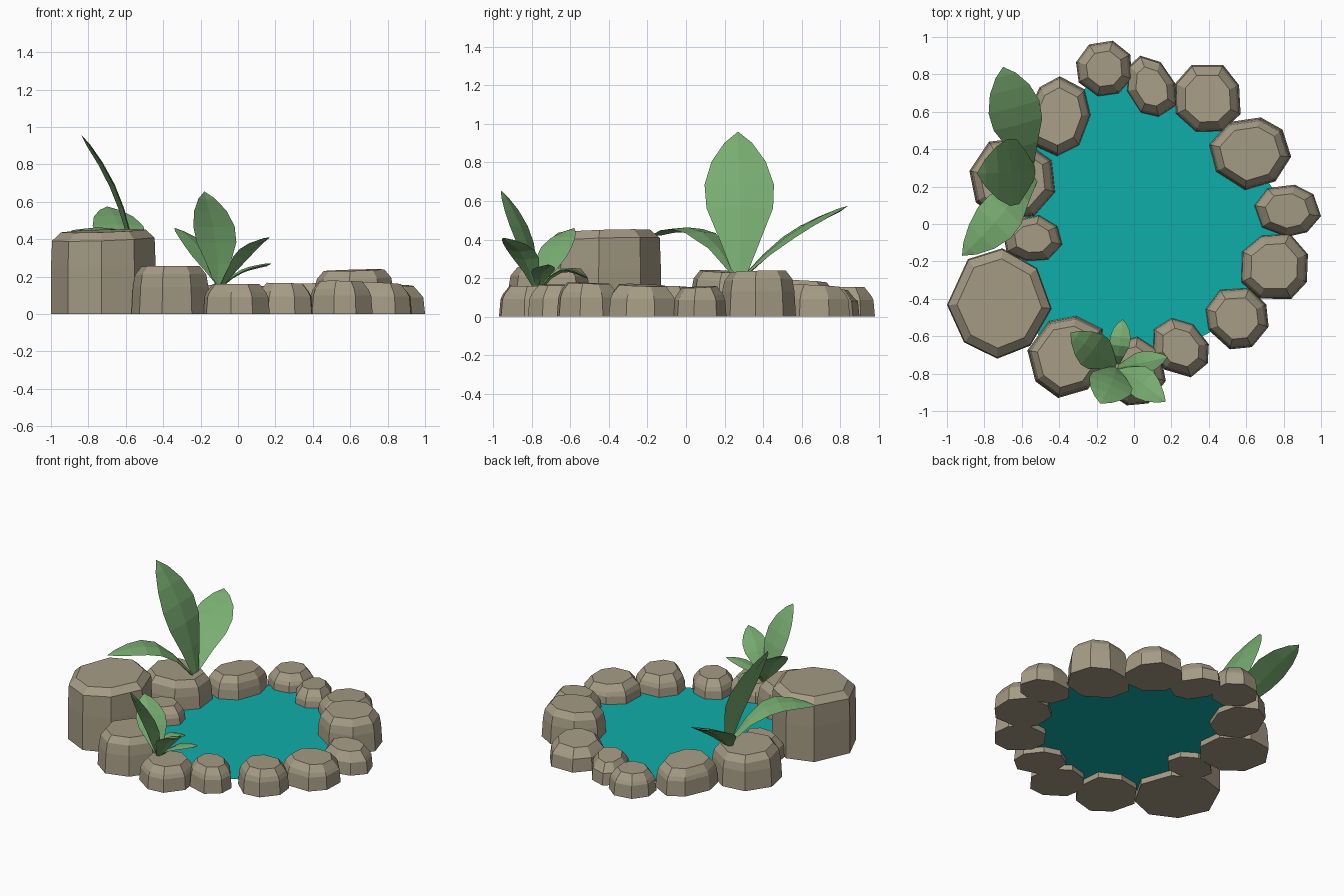
import bpy, math, random
from mathutils import Vector

if "Cube" in bpy.data.objects:
    bpy.data.objects.remove(bpy.data.objects["Cube"])

random.seed(4)


def material(name, color):
    m = bpy.data.materials.new(name)
    m.diffuse_color = (*color, 1)
    m.use_nodes = True
    m.node_tree.nodes["Principled BSDF"].inputs["Base Color"].default_value = m.diffuse_color
    return m


STONE = material("warm_stone", (0.38, 0.33, 0.235))
WATER = material("teal_water", (0.005, 0.42, 0.40))
LEAF = material("leaf_green", (0.19, 0.42, 0.165))


def make(name, verts, faces, mat):
    me = bpy.data.meshes.new(name)
    me.from_pydata([tuple(v) for v in verts], [], faces)
    me.materials.append(mat)
    me.update()
    ob = bpy.data.objects.new(name, me)
    bpy.context.collection.objects.link(ob)
    return ob


def rock(name, x0, x1, y0, y1, h, angle, stretch):
    """Eight-sided boulder fitted into a footprint, with a bevelled, slightly tilted top."""
    a = math.radians(angle)
    pts = []
    for k in range(8):
        t = math.radians(45 * k + 22.5 + random.uniform(-5, 5))
        r = random.uniform(0.96, 1.04)
        u, v = stretch * r * math.cos(t), r * math.sin(t)
        pts.append((u * math.cos(a) - v * math.sin(a), u * math.sin(a) + v * math.cos(a)))
    lo = [min(p[i] for p in pts) for i in (0, 1)]
    hi = [max(p[i] for p in pts) for i in (0, 1)]
    pts = [(x0 + (p[0] - lo[0]) / (hi[0] - lo[0]) * (x1 - x0),
            y0 + (p[1] - lo[1]) / (hi[1] - lo[1]) * (y1 - y0)) for p in pts]
    cx, cy = (x0 + x1) / 2, (y0 + y1) / 2
    size = (x1 - x0 + y1 - y0) / 4
    tx, ty = random.uniform(-.05, .05), random.uniform(-.05, .05)
    big = h > 0.4
    # (height, inset) of each ring
    rings = [(0, 0), (h * 0.55, 0.0 if big else 0.008),
             (h - 0.05, 0.006 if big else 0.02), (h - 0.006, 0.055)]
    verts, faces = [], []
    for i, (z, inset) in enumerate(rings):
        s = 1 - inset / size
        for x, y in pts:
            dx, dy = (x - cx) * s, (y - cy) * s
            verts.append((cx + dx, cy + dy, z + (tx * dx + ty * dy if i > 1 else 0)))
    for i in range(len(rings) - 1):
        for k in range(8):
            n = (k + 1) % 8
            faces.append((i * 8 + k, i * 8 + n, i * 8 + 8 + n, i * 8 + 8 + k))
    faces.append(tuple(range(7, -1, -1)))
    faces.append(tuple(range(24, 32)))
    make(name, verts, faces, STONE)


def bezier_like(path, t):
    """Smooth curve through four evenly spaced points."""
    out = Vector((0, 0, 0))
    for i, p in enumerate(path):
        w = 1
        for j in range(4):
            if j != i:
                w *= (3 * t - j) / (i - j)
        out += Vector(p) * w
    return out


def leaf(name, path, half):
    """Thin, pointed leaf with a raised rib, swept along a path."""
    d = Vector(path[3]) - Vector(path[0])
    side = Vector((-d.y, d.x, 0)).normalized()
    stations = [(0, .18), (.2, .58), (.42, .96), (.6, 1), (.78, .78), (.92, .4)]
    verts, faces = [], []
    for t, w in stations:
        c = bezier_like(path, t)
        tan = bezier_like(path, t + .02) - bezier_like(path, t - .02)
        up = tan.cross(side).normalized()
        if up.z < 0:
            up = -up
        th = 0.008 + 0.06 * half * w
        verts += [c - side * half * w, c - up * th, c + side * half * w, c + up * th * .6]
    n = len(stations)
    verts.append(Vector(path[3]))
    for i in range(n - 1):
        for k in range(4):
            m = (k + 1) % 4
            faces.append((i * 4 + k, i * 4 + m, i * 4 + 4 + m, i * 4 + 4 + k))
    for k in range(4):
        faces.append(((n - 1) * 4 + k, (n - 1) * 4 + (k + 1) % 4, n * 4))
    faces.append((3, 2, 1, 0))
    ob = make(name, verts, faces, LEAF)
    # make the normals point outwards whatever the leaf's direction
    import bmesh
    bm = bmesh.new()
    bm.from_mesh(ob.data)
    bmesh.ops.recalc_face_normals(bm, faces=bm.faces)
    bm.to_mesh(ob.data)
    bm.free()


# Ring of rocks: x range, y range, height, rotation, stretch
ROCKS = [
    (-1.0, -.44, -.72, -.13, .45, 20, 1),
    (-.57, -.15, -.93, -.49, .26, 55, 1.1),
    (-.19, .17, -.97, -.60, .165, 10, 1),
    (.10, .40, -.82, -.50, .17, -55, 1.2),
    (.38, .72, -.67, -.34, .18, 5, 1),
    (.57, .93, -.40, -.05, .17, 0, 1),
    (.64, 1.0, -.07, .21, .16, 15, 1),
    (.40, .84, .18, .57, .24, 12, 1.05),
    (.22, .57, .49, .85, .165, 0, 1),
    (-.04, .23, .57, .90, .15, -55, 1.3),
    (-.31, -.01, .68, .98, .16, 5, 1),
    (-.58, -.23, .36, .79, .19, 65, 1.15),
    (-.88, -.42, .02, .46, .24, 8, 1),
    (-.70, -.38, -.20, .05, .16, 10, 1),
]
for i, r in enumerate(ROCKS):
    rock(f"rock_{i + 1}", *r)

# Water sheet reaching under every rock
centres = [((r[0] + r[1]) / 2, (r[2] + r[3]) / 2) for r in ROCKS]
centres.sort(key=lambda c: math.atan2(c[1], c[0]))
make("water", [(x, y, .04) for x, y in centres], [tuple(range(len(centres)))], WATER)

# Large plant on the left rocks
leaf("tall_leaf", [(-.53, .28, .21), (-.60, .28, .50), (-.69, .275, .73), (-.84, .27, .96)], .18)
leaf("back_leaf", [(-.56, .31, .22), (-.61, .49, .38), (-.65, .66, .49), (-.70, .84, .575)], .14)
leaf("side_leaf", [(-.53, .25, .22), (-.66, .11, .41), (-.77, -.02, .455), (-.92, -.17, .42)], .12)

# Small plant on the front rocks
leaf("small_tall_leaf", [(-.10, -.77, .15), (-.11, -.82, .34), (-.135, -.88, .50), (-.18, -.96, .655)], .12)
leaf("small_left_leaf", [(-.10, -.76, .15), (-.17, -.71, .28), (-.24, -.66, .38), (-.34, -.58, .46)], .10)
leaf("small_inner_leaf", [(-.09, -.75, .15), (-.08, -.67, .23), (-.07, -.59, .24), (-.06, -.51, .20)], .055)
leaf("small_right_leaf", [(-.09, -.77, .15), (0, -.75, .22), (.08, -.735, .25), (.18, -.71, .27)], .06)
leaf("small_front_leaf", [(-.09, -.78, .15), (0, -.82, .28), (.07, -.87, .36), (.17, -.95, .41)], .085)
